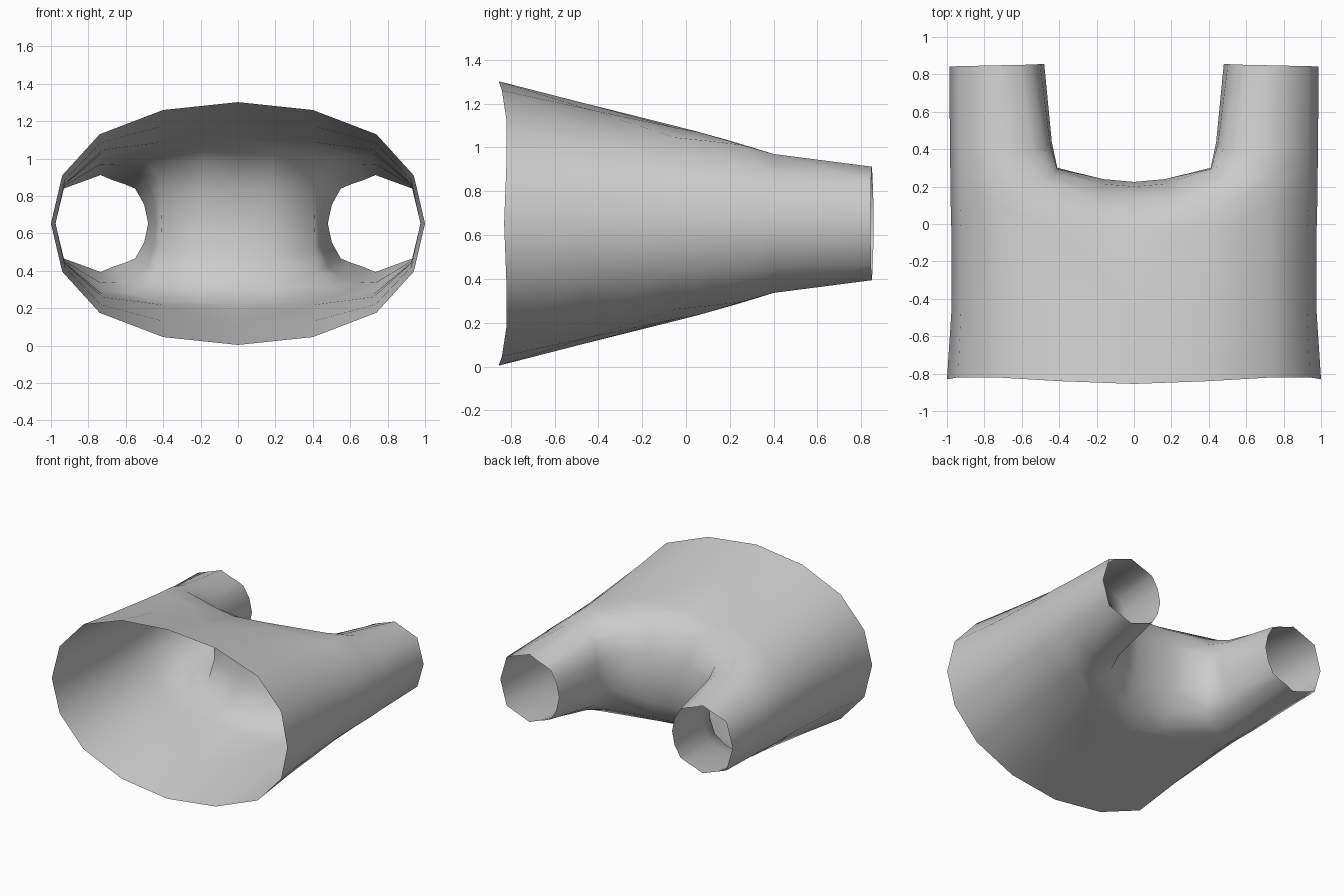
import bpy, bmesh
from mathutils import Vector

if "Cube" in bpy.data.objects:
    bpy.data.objects.remove(bpy.data.objects["Cube"])

ZC = 0.653   # height of the horizontal symmetry plane

# Wide front section: upper right quarter of each ring, centre to side
body = [
    [(0, -.855, 1.302), (.40, -.84, 1.26), (.74, -.82, 1.13), (.94, -.82, .91), (1, -.83, ZC)],
    [(0, -.45, 1.198), (.40, -.45, 1.175), (.735, -.45, 1.085), (.925, -.45, .885), (.975, -.45, ZC)],
]

# Branch section: upper half of each ring, from crotch over the top to the outer side
fork = [(0, .225, ZC), (0, .20, .84), (0, .12, 1.00), (0, -.05, 1.098),
        (.39, -.05, 1.09), (.725, -.05, 1.045), (.925, -.05, .865), (.976, -.05, ZC)]
saddle = [(.165, .24, ZC), (.17, .215, .84), (.18, .14, .995), (.20, .03, 1.075),
          (.43, .06, 1.07), (.725, .10, 1.03), (.93, .10, .86), (.98, .10, ZC)]
corner = [(.41, .30, ZC), (.412, .295, .79), (.43, .265, .91), (.49, .23, .99),
          (.60, .23, 1.022), (.735, .25, 1.012), (.93, .26, .86), (.982, .27, ZC)]
end = [(.48, .855, ZC), (.502, .855, .755), (.55, .852, .84), (.61, .851, .865),
       (.67, .85, .885), (.735, .848, .912), (.932, .844, .84), (.987, .842, ZC)]


def blend(a, b, t_side, t_along):
    """Ring between two rings, with its own rate along the tube."""
    return [(p[0] + (q[0] - p[0]) * t_side, p[1] + (q[1] - p[1]) * t_along,
             p[2] + (q[2] - p[2]) * t_side) for p, q in zip(a, b)]


bm = bmesh.new()


def add_ring(points):
    return [bm.verts.new(Vector(p) - Vector((0, 0, ZC))) for p in points]


def bridge(a, b):
    for i in range(len(a) - 1):
        bm.faces.new((a[i], b[i], b[i + 1], a[i + 1]))


# Body, joined to the outer part of the fork ring
rings = [add_ring(r) for r in body]
branch = [add_ring(r) for r in (fork, saddle, corner, blend(corner, end, .42, .25), end)]
bridge(rings[0], rings[1])
bridge(rings[1], branch[0][3:])
for a, b in zip(branch, branch[1:]):
    bridge(a, b)

# Point normals outward
bmesh.ops.recalc_face_normals(bm, faces=bm.faces)
bm.faces.ensure_lookup_table()
bm.normal_update()
if bm.faces[0].normal.z < 0:
    bmesh.ops.reverse_faces(bm, faces=bm.faces)
for f in bm.faces:
    f.smooth = True

mesh = bpy.data.meshes.new("forked_tube")
bm.to_mesh(mesh)
bm.free()
tube = bpy.data.objects.new("forked_tube", mesh)
tube.location.z = ZC
bpy.context.collection.objects.link(tube)

# Mirror left-right and top-bottom
m = tube.modifiers.new("mirror", 'MIRROR')
m.use_axis = (True, False, True)
m.merge_threshold = 0.002
